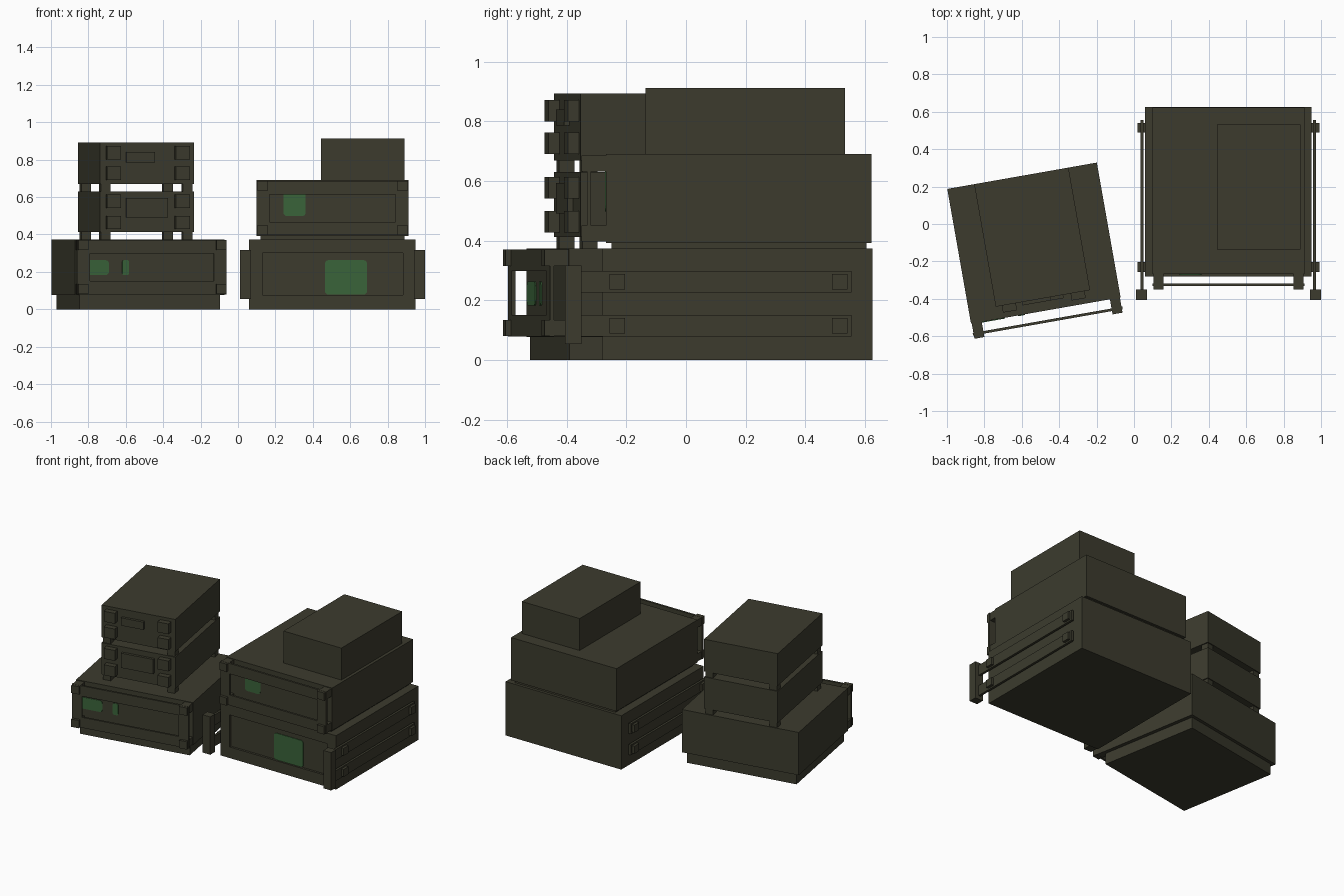
import bpy, math
from mathutils import Matrix, Vector

if "Cube" in bpy.data.objects:
    bpy.data.objects.remove(bpy.data.objects["Cube"])


def material(name, col):
    m = bpy.data.materials.new(name)
    m.diffuse_color = (*col, 1)
    m.use_nodes = True
    m.node_tree.nodes["Principled BSDF"].inputs["Base Color"].default_value = m.diffuse_color
    return m


OLIVE = material("dark olive", (0.045, 0.044, 0.027))
GREEN = material("label green", (0.042, 0.127, 0.042))

STRAIGHT = Matrix.Translation((0.505, 0, 0))
TURNED = Matrix.Translation((-0.535, -0.1025, 0)) @ Matrix.Rotation(math.radians(10), 4, 'Z')


def build(name, verts, faces, place, mat):
    me = bpy.data.meshes.new(name)
    me.from_pydata([place @ Vector(v) for v in verts], [], faces)
    me.materials.append(mat)
    ob = bpy.data.objects.new(name, me)
    bpy.context.collection.objects.link(ob)
    return ob


def box(name, x, y, z, place, mat=OLIVE):
    verts = [(a, b, c) for a in x for b in y for c in z]
    faces = [(0, 1, 3, 2), (4, 6, 7, 5), (0, 4, 5, 1), (2, 3, 7, 6), (0, 2, 6, 4), (1, 5, 7, 3)]
    return build(name, verts, faces, place, mat)


def ring(name, x, z, xi, zi, y, place):
    """Rectangular plate in the xz plane with a rectangular hole."""
    verts = []
    for yy in y:
        for (a, b), (c, d) in ((x, z), (xi, zi)):
            verts += [(a, yy, c), (b, yy, c), (b, yy, d), (a, yy, d)]
    faces = []
    for i in range(4):
        j = (i + 1) % 4
        faces += [(i, j, 4 + j, 4 + i), (8 + j, 8 + i, 12 + i, 12 + j),
                  (j, i, 8 + i, 8 + j), (4 + i, 4 + j, 12 + j, 12 + i)]
    return build(name, verts, faces, place, OLIVE)


def label(name, x, z, y, place, r=0.02):
    """Thin rounded plate lying on a front face at depth y."""
    pts = []
    corners = [(x[1] - r, z[1] - r), (x[0] + r, z[1] - r), (x[0] + r, z[0] + r), (x[1] - r, z[0] + r)]
    for q, (cx, cz) in enumerate(corners):
        for k in range(5):
            t = math.pi / 2 * (q + k / 4)
            pts.append((cx + r * math.cos(t), cz + r * math.sin(t)))
    n = len(pts)
    verts = [(a, y - 0.004, b) for a, b in pts] + [(a, y + 0.002, b) for a, b in pts]
    faces = [tuple(range(n))[::-1], tuple(range(n, 2 * n))]
    faces += [(i, (i + 1) % n, n + (i + 1) % n, n + i) for i in range(n)]
    return build(name, verts, faces, place, GREEN)


def framed_case(name, z0, y, place):
    """Wide case with a front guard frame on four corner standoffs."""
    w, z1, f = 0.406, z0 + 0.297, y[0]
    box(name + "_body", (-w, w), y, (z0, z1), place)
    ring(name + "_guard_frame", (-w, w), (z0 + 0.003, z1 - 0.003), (-0.337, 0.337),
         (z0 + 0.075, z1 - 0.075), (f - 0.064, f - 0.05), place)
    for s in (-1, 1):
        for zc in (z0 + 0.031, z1 - 0.031):
            box(name + "_standoff", sorted((s * 0.348, s * 0.402)), (f - 0.082, f + 0.002),
                (zc - 0.027, zc + 0.027), place)


# --- Right stack: large base case with recessed front panel
box("base_case", (-0.445, 0.445), (-0.265, 0.625), (0, 0.374), STRAIGHT)
ring("base_case_front_border", (-0.445, 0.445), (0, 0.374), (-0.373, 0.377), (0.077, 0.3),
     (-0.28, -0.265), STRAIGHT)
label("base_case_label", (-0.04, 0.185), (0.078, 0.263), -0.265, STRAIGHT)

# side rails, their standoffs and the front upright on both sides
for s in (-1, 1):
    for z in (0.115, 0.262):
        box("side_rail", sorted((s * 0.453, s * 0.469)), (-0.36, 0.555), (z - 0.036, z + 0.036), STRAIGHT)
        for y in (-0.23, 0.515):
            box("rail_standoff", sorted((s * 0.44, s * 0.487)), (y - 0.026, y + 0.026),
                (z - 0.026, z + 0.026), STRAIGHT)
    box("side_upright", sorted((s * 0.435, s * 0.495)), (-0.405, -0.35), (0.054, 0.317), STRAIGHT)

# middle case, its plinth and the top box
box("middle_plinth", (-0.385, 0.385), (-0.25, 0.605), (0.37, 0.395), STRAIGHT)
framed_case("middle_case", 0.393, (-0.268, 0.622), STRAIGHT)
label("middle_case_label", (-0.262, -0.143), (0.498, 0.655), -0.268, STRAIGHT)
box("top_box", (-0.06, 0.385), (-0.136, 0.533), (0.69, 0.912), STRAIGHT)

# --- Left stack, turned ten degrees: case on a narrower plinth
box("left_plinth", (-0.381, 0.381), (-0.36, 0.345), (0, 0.08), TURNED)
framed_case("left_case", 0.077, (-0.366, 0.366), TURNED)
label("left_case_wide_label", (-0.385, -0.222), (0.183, 0.263), -0.366, TURNED)
label("left_case_small_label", (-0.15, -0.113), (0.183, 0.263), -0.366, TURNED, 0.01)

# two small stacked units on feet, with front blocks and a centre plate
X, Y = (-0.26, 0.252), (-0.299, 0.366)
units = [("lower_unit", 0.374, 0.412, 0.631, (0.464, 0.578), (-0.118, 0.106), (0.492, 0.594)),
         ("upper_unit", 0.631, 0.669, 0.893, (0.727, 0.836), (-0.118, 0.038), (0.786, 0.84))]
for name, zf, z0, z1, rows, px, pz in units:
    box(name + "_body", X, Y, (z0, z1), TURNED)
    for fx in (X[0] + 0.033, X[1] - 0.033):
        for fy in (Y[0] + 0.033, Y[1] - 0.033):
            box(name + "_foot", (fx - 0.026, fx + 0.026), (fy - 0.026, fy + 0.026), (zf, z0), TURNED)
    for bx in (-0.189, 0.184):
        for bz in rows:
            box(name + "_front_block", (bx - 0.038, bx + 0.038), (Y[0] - 0.038, Y[0] + 0.002),
                (bz - 0.036, bz + 0.036), TURNED)
    box(name + "_centre_plate", px, (Y[0] - 0.018, Y[0] + 0.002), pz, TURNED)
